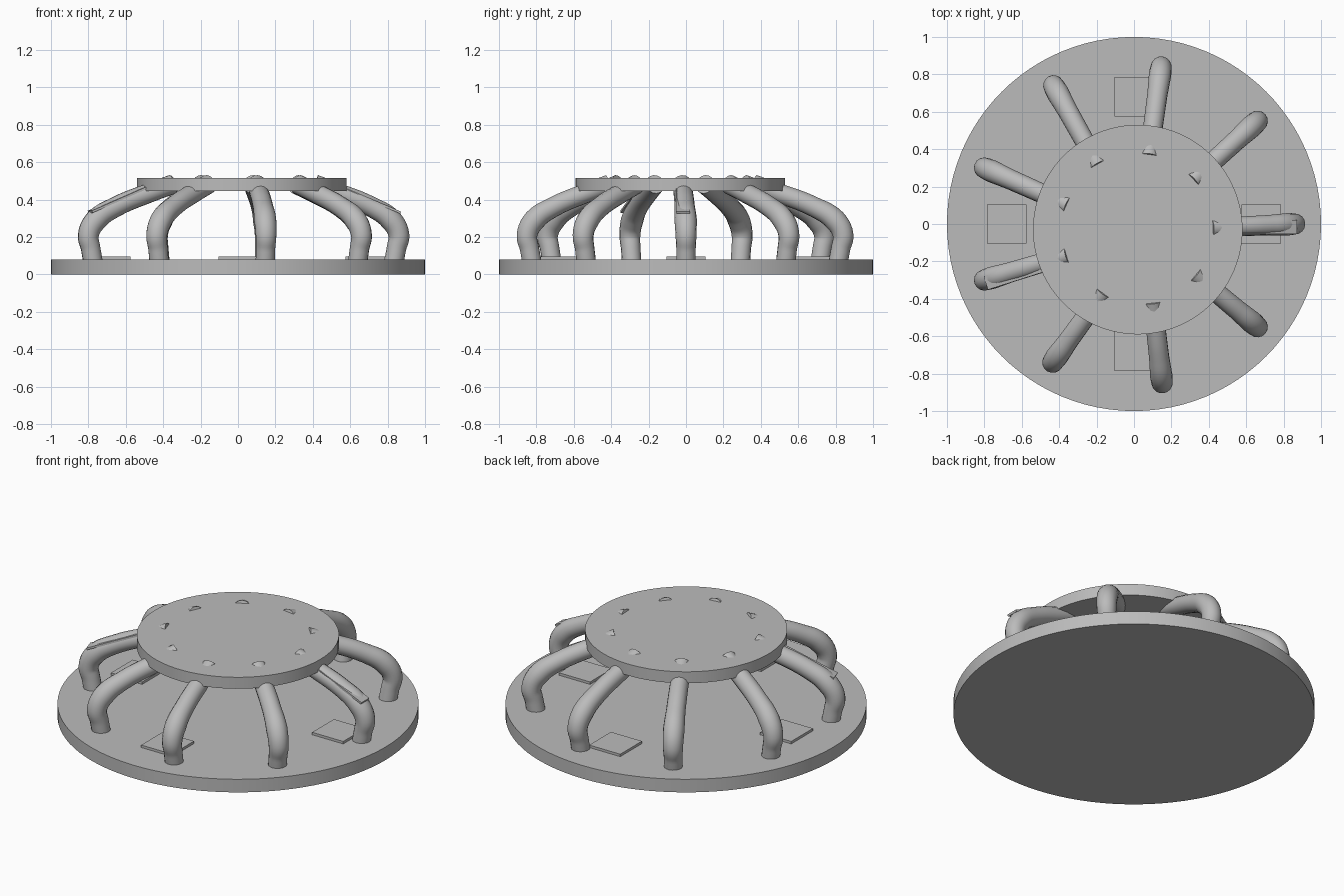
import bpy
import math
from mathutils import Vector

cube = bpy.data.objects.get("Cube")
if cube:
    bpy.data.objects.remove(cube, do_unlink=True)

grey = bpy.data.materials.new("plain grey")
grey.use_nodes = True
grey.diffuse_color = (0.5, 0.5, 0.5, 1)
grey.node_tree.nodes["Principled BSDF"].inputs["Base Color"].default_value = (0.5, 0.5, 0.5, 1)


def finish(obj, name, smooth=True):
    obj.name = name
    obj.data.materials.append(grey)
    if smooth:
        bpy.ops.object.select_all(action='DESELECT')
        obj.select_set(True)
        bpy.context.view_layer.objects.active = obj
        bpy.ops.object.shade_smooth_by_angle(angle=math.radians(40))
    return obj


def disc(name, x, y, radius, bottom, top):
    bpy.ops.mesh.primitive_cylinder_add(vertices=96, radius=radius, depth=top - bottom,
                                        location=(x, y, (bottom + top) / 2))
    finish(bpy.context.object, name)


def box(name, centre, size, rotation=None):
    bpy.ops.mesh.primitive_cube_add(size=1, location=centre)
    obj = bpy.context.object
    obj.scale = size
    if rotation:
        obj.rotation_euler = rotation
    finish(obj, name, smooth=False)


def leg(name, knee, tip):
    # Foot rises to a bulging knee, then the arm leans in through the top disc
    knee, tip = Vector(knee), Vector(tip)
    foot = knee * 0.97
    stations = [(foot, 0.07, 0.052), (knee * 0.985, 0.14, 0.052), (knee, 0.21, 0.056),
                (knee.lerp(tip, 0.09), 0.29, 0.060), (knee.lerp(tip, 0.32), 0.36, 0.054),
                (knee.lerp(tip, 0.75), 0.44, 0.052), (tip, 0.482, 0.052)]
    curve = bpy.data.curves.new(name, 'CURVE')
    curve.dimensions = '3D'
    curve.bevel_depth = 1
    curve.bevel_resolution = 6
    curve.use_fill_caps = True
    curve.resolution_u = 5
    spline = curve.splines.new('BEZIER')
    spline.bezier_points.add(len(stations) - 1)
    for point, (xy, z, radius) in zip(spline.bezier_points, stations):
        point.co = (xy.x, xy.y, z)
        point.radius = radius
        point.handle_left_type = point.handle_right_type = 'AUTO'
    obj = bpy.data.objects.new(name, curve)
    bpy.context.collection.objects.link(obj)
    bpy.ops.object.select_all(action='DESELECT')
    obj.select_set(True)
    bpy.context.view_layer.objects.active = obj
    bpy.ops.object.convert(target='MESH')
    finish(bpy.context.object, name)


def strip(name, start, end, width):
    # Thin flat plate lying along the top of a leg
    start, end = Vector(start), Vector(end)
    along = end - start
    pitch = -math.atan2(along.z, along.xy.length)
    box(name, (start + end) / 2, (along.length, width, 0.012),
        (0, pitch, math.atan2(along.y, along.x)))


# Base and raised top
disc("base_disc", 0, 0, 1.0, 0, 0.08)
disc("top_disc", 0.02, -0.03, 0.56, 0.445, 0.515)

# Square pads around the base
for side, (px, py) in {"left": (1, 0), "right": (-1, 0), "front": (0, -1), "back": (0, 1)}.items():
    box(side + "_pad", (px * 0.68, py * 0.68, 0.086), (0.21, 0.21, 0.018))

# Nine bent legs: knee position, tip position
legs = [((0.86, 0.0), (0.41, -0.02)), ((0.66, 0.55), (0.31, 0.23)),
        ((0.145, 0.84), (0.08, 0.36)), ((-0.43, 0.74), (-0.19, 0.31)),
        ((-0.80, 0.30), (-0.35, 0.10)), ((-0.80, -0.30), (-0.35, -0.165)),
        ((-0.435, -0.74), (-0.16, -0.36)), ((0.15, -0.85), (0.10, -0.41)),
        ((0.66, -0.55), (0.32, -0.265))]
for i, (knee, tip) in enumerate(legs):
    leg(f"leg_{i + 1}", knee, tip)

strip("left_leg_strip", (0.87, -0.015, 0.33), (0.5, -0.015, 0.487), 0.075)
strip("right_leg_strip", (-0.79, -0.315, 0.335), (-0.46, -0.21, 0.48), 0.075)
